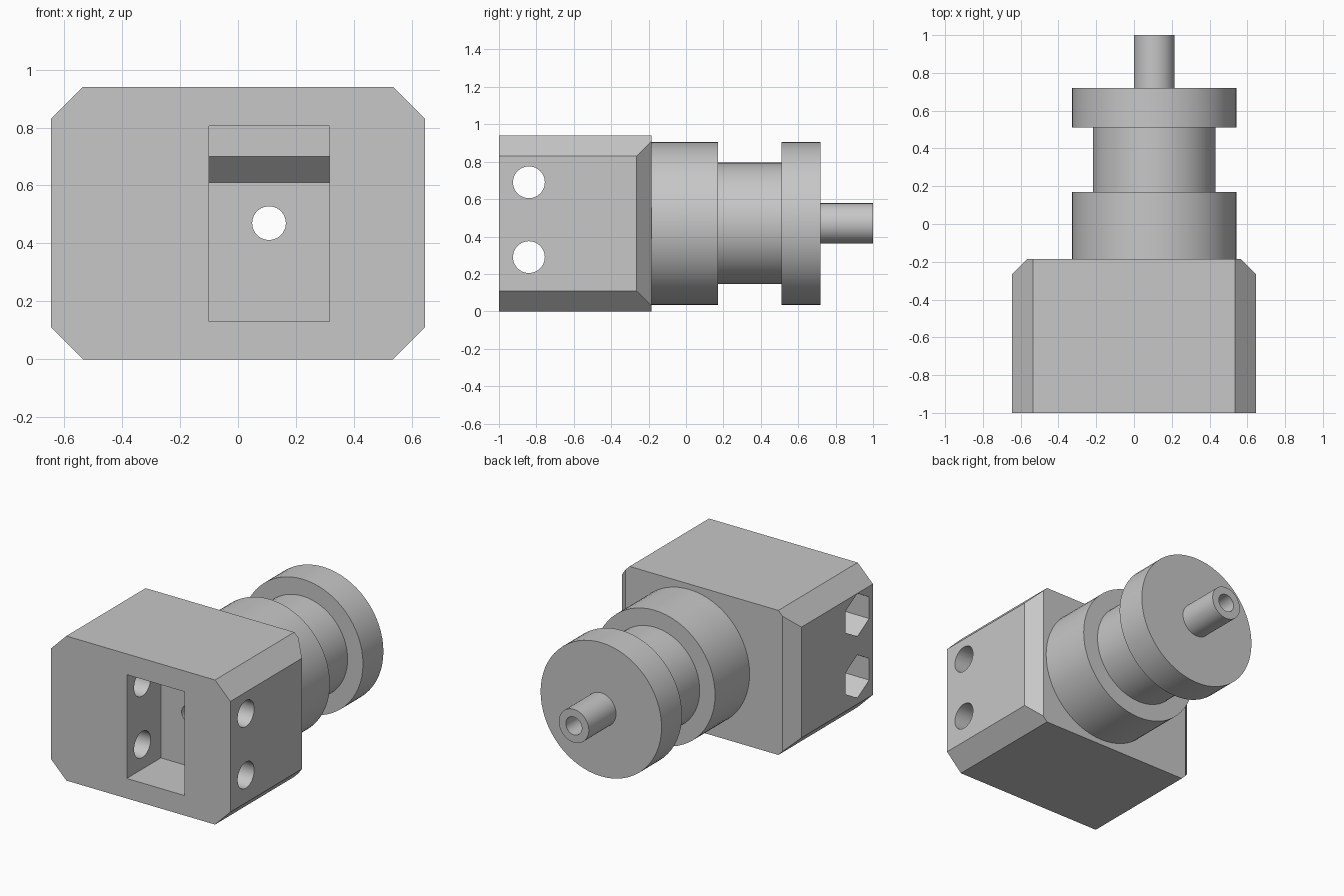
import bpy, bmesh
from math import pi, cos, sin, radians
from mathutils import Matrix, Vector

if "Cube" in bpy.data.objects:
    bpy.data.objects.remove(bpy.data.objects["Cube"])

grey = bpy.data.materials.new("plain grey")
grey.use_nodes = True
GREY = (0.57, 0.57, 0.57, 1)
grey.diffuse_color = GREY
grey.node_tree.nodes["Principled BSDF"].inputs["Base Color"].default_value = GREY

AXIS_X, AXIS_Z = 0.107, 0.47      # centre line of the spool
FRONT, BACK = -1.0, -0.185        # block ends
HALF_W, HEIGHT = 0.645, 0.94
BORE = 0.058


def to_object(name, bm):
    bmesh.ops.recalc_face_normals(bm, faces=bm.faces)
    mesh = bpy.data.meshes.new(name)
    bm.to_mesh(mesh)
    bm.free()
    mesh.materials.append(grey)
    obj = bpy.data.objects.new(name, mesh)
    bpy.context.collection.objects.link(obj)
    return obj


def select(obj):
    bpy.ops.object.select_all(action="DESELECT")
    obj.select_set(True)
    bpy.context.view_layer.objects.active = obj


def prism(name, points, offset):
    """Extrude a flat 3D outline along an offset vector."""
    bm = bmesh.new()
    face = bm.faces.new([bm.verts.new(p) for p in points])
    geom = bmesh.ops.extrude_face_region(bm, geom=[face])["geom"]
    bmesh.ops.translate(bm, vec=offset,
                        verts=[g for g in geom if isinstance(g, bmesh.types.BMVert)])
    return to_object(name, bm)


def cut(target, cutter):
    cutter.hide_render = True
    mod = target.modifiers.new("cut", "BOOLEAN")
    mod.operation, mod.solver, mod.object = "DIFFERENCE", "EXACT", cutter
    select(target)
    bpy.ops.object.modifier_apply(modifier=mod.name)
    bpy.data.objects.remove(cutter)


def side_outline(x, y, z, radius, sides):
    """Regular outline facing x, with a corner pointing up."""
    return [(x, y + radius * sin(2 * pi * i / sides), z + radius * cos(2 * pi * i / sides))
            for i in range(sides)]


# Block: chamfered rectangle run front to back
c = 0.11
corners = [(HALF_W, c), (HALF_W, HEIGHT - c), (HALF_W - c, HEIGHT), (c - HALF_W, HEIGHT),
           (-HALF_W, HEIGHT - c), (-HALF_W, c), (c - HALF_W, 0), (HALF_W - c, 0)]
block = prism("block", [(x, FRONT, z) for x, z in corners], (0, BACK - FRONT, 0))

# Chamfers on the rear upright edges
bm = bmesh.new()
bm.from_mesh(block.data)
for side in (-1, 1):
    bmesh.ops.bisect_plane(bm, geom=bm.verts[:] + bm.edges[:] + bm.faces[:],
                           plane_co=(side * (HALF_W - 0.08), BACK, 0),
                           plane_no=Vector((side, 1, 0)), clear_outer=True)
    bmesh.ops.holes_fill(bm, edges=[e for e in bm.edges if e.is_boundary])
bmesh.ops.recalc_face_normals(bm, faces=bm.faces)
bm.to_mesh(block.data)
bm.free()

# Front pocket with a sloped ledge under its top
pocket = [(FRONT - 0.1, 0.13), (-0.65, 0.13), (-0.65, 0.61), (-0.74, 0.70),
          (-0.74, 0.805), (FRONT - 0.1, 0.805)]
cut(block, prism("pocket_cutter", [(-0.1, y, z) for y, z in pocket], (0.415, 0, 0)))

# Cross bolt holes with six-sided nut recesses on one side
for z in (0.29, 0.69):
    cut(block, prism("bolt_cutter", side_outline(-1, -0.84, z, 0.085, 48), (2, 0, 0)))
    cut(block, prism("nut_cutter", side_outline(-1, -0.84, z, 0.14, 6),
                     (1 - HALF_W + 0.22, 0, 0)))

# Bore from the pocket to the rear face
bore = [(AXIS_X + BORE * cos(2 * pi * i / 64), -0.7, AXIS_Z + BORE * sin(2 * pi * i / 64))
        for i in range(64)]
cut(block, prism("bore_cutter", bore, (0, 0.7, 0)))

# Spool: two flanges, neck and hollow shaft turned about the centre line
profile = [(0.435, BACK), (0.435, 0.17), (0.325, 0.17), (0.325, 0.51), (0.435, 0.51),
           (0.435, 0.72), (0.108, 0.72), (0.108, 1.0), (BORE, 1.0), (BORE, BACK)]
bm = bmesh.new()
verts = [bm.verts.new((AXIS_X + r, y, AXIS_Z)) for r, y in profile]
edges = [bm.edges.new(pair) for pair in zip(verts, verts[1:] + verts[:1])]
bmesh.ops.spin(bm, geom=verts + edges, cent=(AXIS_X, 0, AXIS_Z), axis=(0, 1, 0),
               angle=2 * pi, steps=64, use_merge=True)
bmesh.ops.remove_doubles(bm, verts=bm.verts, dist=0.0001)
spool = to_object("spool_and_shaft", bm)

for obj in (block, spool):
    select(obj)
    bpy.ops.object.shade_smooth_by_angle(angle=radians(30))
